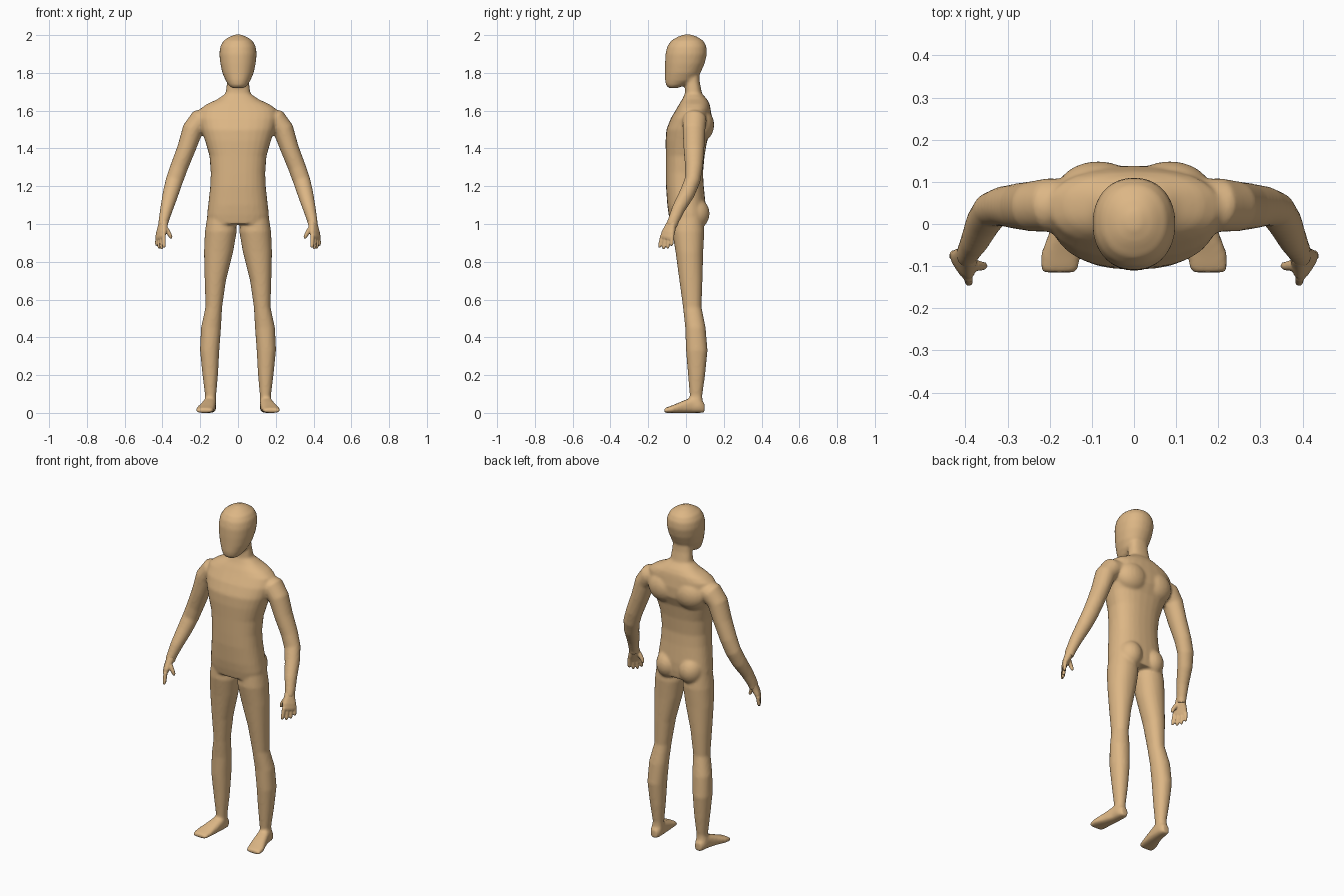
import bpy, bmesh, math
from mathutils import Vector, Matrix

X, Y, Z = Vector((1, 0, 0)), Vector((0, 1, 0)), Vector((0, 0, 1))

skin = bpy.data.materials.new("tan skin")
skin.diffuse_color = (0.72, 0.47, 0.235, 1)


def tube(bm, rows, axis=X, tangent=None, n=2.0, side=1, sides=28):
    """Loft super-ellipse rings; each row is (x, y, z, radius along axis, other radius)."""
    pts = [Vector(r[:3]) for r in rows]
    rings = []
    for i, r in enumerate(rows):
        t = tangent or (pts[min(i + 1, len(pts) - 1)] - pts[max(i - 1, 0)]).normalized()
        a = (axis - t * axis.dot(t)).normalized()
        b = t.cross(a)
        ring = []
        for k in range(sides):
            w = 2 * math.pi * k / sides
            c, s = math.cos(w), math.sin(w)
            u = math.copysign(abs(c) ** (2 / n), c) * r[3]
            v = math.copysign(abs(s) ** (2 / n), s) * r[4]
            p = pts[i] + a * u + b * v
            p.x *= side
            ring.append(bm.verts.new(p))
        rings.append(ring)
    for lo, hi in zip(rings, rings[1:]):
        for k in range(sides):
            m = (k + 1) % sides
            bm.faces.new((lo[k], lo[m], hi[m], hi[k]))
    bm.faces.new(rings[0][::-1])
    bm.faces.new(rings[-1])


def upright(bm, rows, n):
    """Horizontal rings on the centre line, rows are (z, half width, front y, back y)."""
    tube(bm, [(0, (f + b) / 2, z, w, (b - f) / 2) for z, w, f, b in rows], tangent=Z, n=n)


def blob(bm, centre, radii):
    m = Matrix.Translation(centre) @ Matrix.Diagonal((*radii, 1))
    bmesh.ops.create_uvsphere(bm, u_segments=24, v_segments=16, radius=1, matrix=m)


def finish(name, bm, voxel, smooth):
    """Fuse the overlapping pieces into one smooth skin."""
    bmesh.ops.recalc_face_normals(bm, faces=bm.faces)
    me = bpy.data.meshes.new(name)
    bm.to_mesh(me)
    bm.free()
    ob = bpy.data.objects.new(name, me)
    bpy.context.collection.objects.link(ob)
    me.materials.append(skin)
    rm = ob.modifiers.new("fuse", 'REMESH')
    rm.mode = 'VOXEL'
    rm.voxel_size = voxel
    rm.use_smooth_shade = True
    sm = ob.modifiers.new("soften", 'SMOOTH')
    sm.factor = 0.5
    sm.iterations = smooth
    bpy.ops.object.select_all(action='DESELECT')
    ob.select_set(True)
    bpy.context.view_layer.objects.active = ob
    bpy.ops.object.convert(target='MESH')
    bpy.ops.object.shade_smooth()


body = bmesh.new()

# torso and neck
upright(body, [
    (1.00, .160, -.082, .100), (1.05, .164, -.092, .105), (1.10, .158, -.099, .104),
    (1.20, .147, -.106, .094), (1.27, .144, -.107, .090), (1.36, .151, -.107, .098),
    (1.44, .174, -.108, .112), (1.50, .195, -.104, .138), (1.56, .208, -.080, .138),
    (1.61, .200, -.050, .130), (1.635, .165, -.036, .125), (1.66, .110, -.020, .112),
    (1.69, .066, -.006, .085), (1.75, .058, -.004, .073), (1.80, .056, -.010, .070)], 2.4)

# head
upright(body, [
    (1.720, .032, -.092, -.045), (1.735, .050, -.106, .000), (1.76, .066, -.111, .050),
    (1.80, .083, -.111, .077), (1.85, .094, -.111, .099), (1.90, .099, -.109, .111),
    (1.94, .094, -.099, .108), (1.97, .077, -.079, .092), (1.99, .048, -.046, .062),
    (2.003, .015, -.012, .025)], 2.15)

for s in (1, -1):
    # shoulder blade and buttock
    blob(body, (s * .085, .075, 1.525), (.10, .074, .09))
    blob(body, (s * .075, .045, 1.055), (.072, .080, .085))
    # leg
    tube(body, [
        (.150, .058, .03, .034, .034), (.145, .053, .09, .029, .033),
        (.147, .056, .20, .041, .045), (.150, .057, .33, .051, .057),
        (.143, .050, .45, .053, .054), (.128, .033, .56, .044, .049),
        (.120, .026, .70, .056, .061), (.103, .018, .85, .077, .073),
        (.091, .012, .96, .084, .085), (.088, .010, 1.06, .072, .078)],
        tangent=Z, n=2.15, side=s)
    # foot, from heel to toe: y, centre x, half width, height
    foot = [(.098, .147, .020, .050), (.075, .147, .032, .075), (.03, .150, .035, .082),
            (-.02, .160, .041, .062), (-.07, .173, .048, .041), (-.105, .177, .046, .028),
            (-.116, .177, .038, .022)]
    tube(body, [(cx, y, h / 2, w, h / 2) for y, cx, w, h in foot],
         tangent=-Y, n=2.7, side=s)
    # arm
    tube(body, [
        (.150, .050, 1.565, .050, .058), (.200, .045, 1.548, .062, .064),
        (.240, .042, 1.500, .055, .060), (.273, .042, 1.400, .049, .055),
        (.312, .042, 1.300, .047, .047), (.337, .034, 1.230, .046, .042),
        (.357, .005, 1.160, .042, .041), (.378, -.040, 1.080, .034, .035),
        (.394, -.068, 1.015, .027, .030), (.398, -.078, .985, .025, .030)], side=s)
finish("body", body, 0.008, 5)

# hands: palm, four fingers and a thumb
across = Vector((.52, .85, 0)).normalized()
for s, name in ((1, "left_hand"), (-1, "right_hand")):
    hand = bmesh.new()
    tube(hand, [(.394, -.070, 1.015, .026, .022), (.399, -.082, .985, .031, .021),
                (.406, -.094, .955, .039, .018), (.411, -.101, .930, .039, .014),
                (.412, -.104, .920, .034, .010)], axis=across, n=2.5, side=s)
    for t, length in ((-.031, .064), (-.010, .072), (.011, .068), (.031, .054)):
        base = Vector((.410, -.099, .938)) + across * t
        tip = base + Vector((.001, -.010, -length)) + across * t * .2
        rows = [(*base.lerp(tip, f), r, r) for f, r in
                ((0, .0115), (.5, .0105), (.85, .0095), (1, .005))]
        tube(hand, rows, axis=across, side=s, sides=12)
    tube(hand, [(.396, -.088, .990, .013, .013), (.378, -.098, .968, .014, .014),
                (.362, -.100, .945, .011, .011), (.356, -.099, .930, .009, .009),
                (.354, -.098, .922, .005, .005)], side=s, sides=12)
    finish(name, hand, 0.004, 2)
